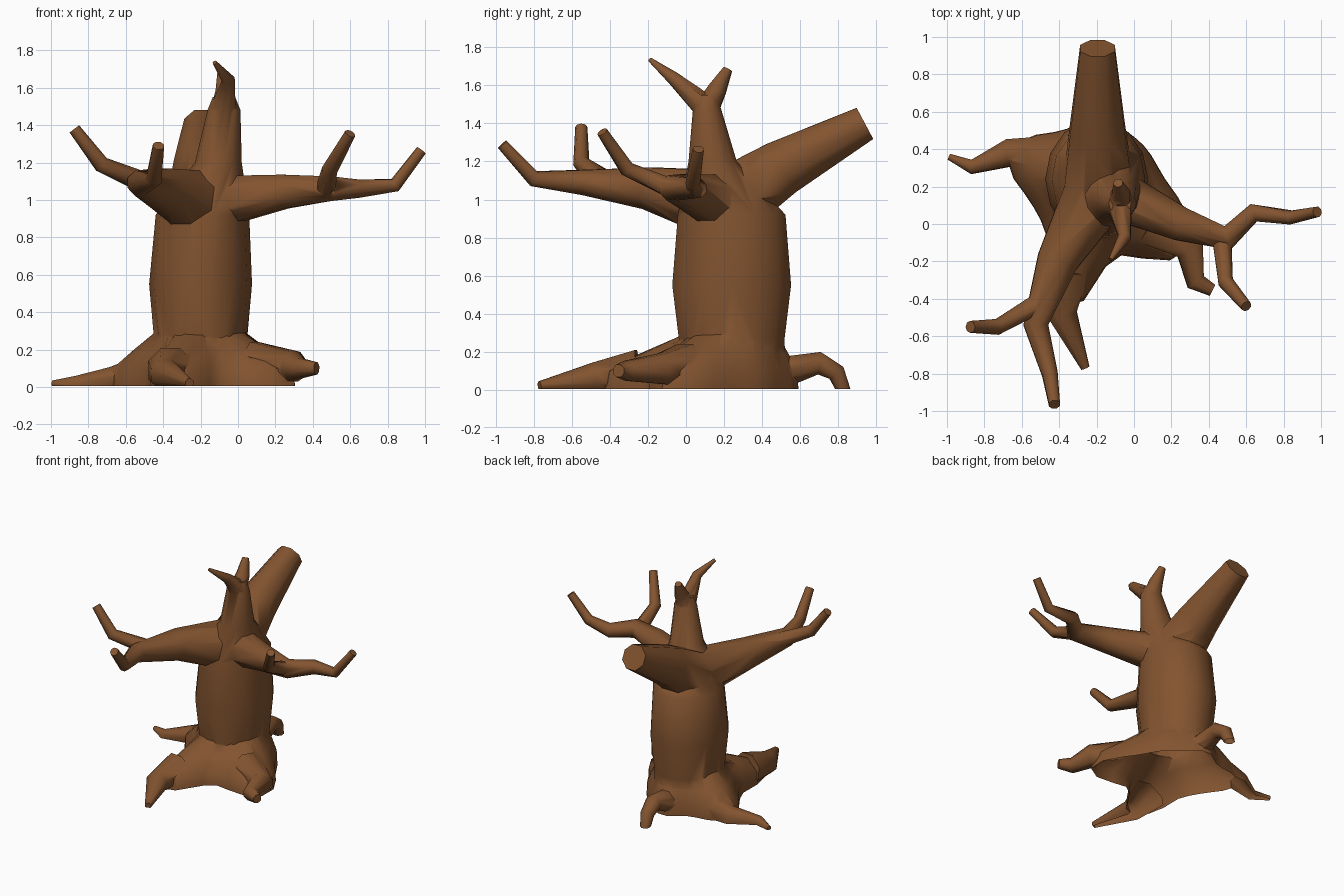
import bpy, bmesh, math
from mathutils import Vector

if "Cube" in bpy.data.objects:
    bpy.data.objects.remove(bpy.data.objects["Cube"])

bark = bpy.data.materials.new("bark_brown")
bark.diffuse_color = (0.225, 0.088, 0.029, 1)
bark.use_nodes = True
bark.node_tree.nodes["Principled BSDF"].inputs["Base Color"].default_value = bark.diffuse_color


def loft(name, rings):
    """Closed solid through rings of equal point count."""
    bm = bmesh.new()
    loops = [[bm.verts.new(p) for p in ring] for ring in rings]
    n = len(loops[0])
    for a, b in zip(loops, loops[1:]):
        for i in range(n):
            j = (i + 1) % n
            bm.faces.new((a[i], a[j], b[j], b[i]))
    bm.faces.new(loops[0])
    bm.faces.new(loops[-1])
    bmesh.ops.recalc_face_normals(bm, faces=bm.faces[:])
    me = bpy.data.meshes.new(name)
    bm.to_mesh(me)
    bm.free()
    me.materials.append(bark)
    ob = bpy.data.objects.new(name, me)
    bpy.context.collection.objects.link(ob)
    return ob


def ellipse(x, y, z, rx, ry, sides=14):
    return [(x + rx * math.cos(a), y + ry * math.sin(a), z)
            for a in (2 * math.pi * k / sides for k in range(sides))]


def limb(name, path, r0, r1, power=1.5, sides=8):
    """Tube along a path, thinning from r0 to r1 by distance travelled."""
    pts = [Vector(p) for p in path]
    steps = [(b - a).length for a, b in zip(pts, pts[1:])]
    rings, u = [], None
    for i, c in enumerate(pts):
        left = sum(steps[i:]) / sum(steps)
        r = r1 + (r0 - r1) * left ** power
        d_in = (c - pts[max(i - 1, 0)]).normalized()
        d_out = (pts[min(i + 1, len(pts) - 1)] - c).normalized()
        t = (d_in + d_out).normalized()
        ref = u if u else t.cross(Vector((0, 0, 1)))
        u = (ref - t * ref.dot(t)).normalized()
        v = t.cross(u)
        rings.append([c + r * (u * math.cos(a) + v * math.sin(a))
                      for a in (2 * math.pi * (k + 0.5) / sides for k in range(sides))])
    return loft(name, rings)


# trunk narrowing into the upright stem
trunk = loft("tree_trunk", [
    ellipse(-.2, .24, .05, .25, .29), ellipse(-.2, .24, .27, .25, .285),
    ellipse(-.2, .24, .55, .275, .32), ellipse(-.19, .24, .92, .25, .29),
    ellipse(-.105, .14, 1.2, .125, .13), ellipse(-.075, .11, 1.48, .088, .075),
    ellipse(-.075, .11, 1.55, .06, .055)])

# flared skirt: a round foot with one lobe per root (angle, reach, width)
lobes = [(-105, .36, 17), (-37, .26, 25), (163, .17, 25), (90, .07, 20)]


def reach(deg):
    r = .34 - .05 * math.sin(math.radians(deg))
    for angle, size, width in lobes:
        off = (deg - angle + 180) % 360 - 180
        r += size * math.exp(-(off / width) ** 2)
    return r


def skirt_ring(flare, z):
    ring = []
    for deg in range(0, 360, 12):
        a = math.radians(deg)
        r = .235 + (reach(deg) - .235) * flare
        ring.append((-.2 + r * math.cos(a), .24 + r * math.sin(a), z))
    return ring


parts = [loft("root_skirt", [skirt_ring(1, -.05), skirt_ring(.95, .1),
                             skirt_ring(.5, .2), skirt_ring(0, .3)])]

# branches
parts += [
    limb("back_limb", [(-.19, .22, .98), (-.195, .5, 1.165), (-.195, .94, 1.4)], .2, .1, 1),
    limb("right_branch", [(-.12, .17, .99), (.25, 0, 1.045), (.5, -.075, 1.06),
                          (.64, .06, 1.06), (.84, .035, 1.08), (.98, .065, 1.265)], .15, .03),
    limb("right_twig", [(.47, -.08, 1.06), (.49, -.31, 1.16), (.6, -.44, 1.355)], .055, .03, 1),
    limb("left_branch", [(-.2, .17, .98), (-.41, -.2, 1.06), (-.525, -.54, 1.09),
                         (-.45, -.8, 1.11), (-.425, -.965, 1.29)], .19, .032),
    limb("left_twig", [(-.47, -.4, 1.08), (-.73, -.55, 1.19), (-.875, -.55, 1.38)], .06, .032, 1),
    limb("front_fork", [(-.08, .11, 1.48), (-.05, -.07, 1.64), (-.125, -.19, 1.735)], .07, .012, 1),
    limb("back_fork", [(-.08, .1, 1.46), (-.07, .165, 1.58), (-.085, .22, 1.685)], .07, .026, .7),
]

# roots
parts += [
    limb("left_root", [(-.45, .36, .08), (-.67, .38, .035), (-.87, .305, .02),
                       (-.99, .36, .018)], .12, .018, 1),
    limb("front_root", [(-.36, -.25, .09), (-.385, -.48, .065), (-.26, -.77, .022)], .13, .025, 1),
    limb("right_root", [(.08, 0, .13), (.3, -.13, .11), (.33, -.31, .1),
                        (.42, -.355, .1)], .12, .035, .8),
    limb("back_root", [(-.2, .5, .09), (-.2, .7, .14), (-.21, .79, .09),
                       (-.22, .84, -.03)], .09, .035, 1),
]

# fuse everything into one skin
bpy.context.view_layer.objects.active = trunk
for part in parts:
    m = trunk.modifiers.new("fuse", 'BOOLEAN')
    m.operation, m.solver, m.object = 'UNION', 'EXACT', part
    bpy.ops.object.modifier_apply(modifier=m.name)
    bpy.data.objects.remove(part, do_unlink=True)

# trim at the ground, leaving the underside open
bm = bmesh.new()
bm.from_mesh(trunk.data)
bmesh.ops.bisect_plane(bm, geom=bm.verts[:] + bm.edges[:] + bm.faces[:],
                       plane_co=(0, 0, .005), plane_no=(0, 0, 1), clear_inner=True)
bmesh.ops.remove_doubles(bm, verts=bm.verts[:], dist=.002)
bm.to_mesh(trunk.data)
bm.free()

trunk.select_set(True)
bpy.ops.object.shade_smooth_by_angle(angle=math.radians(50))
